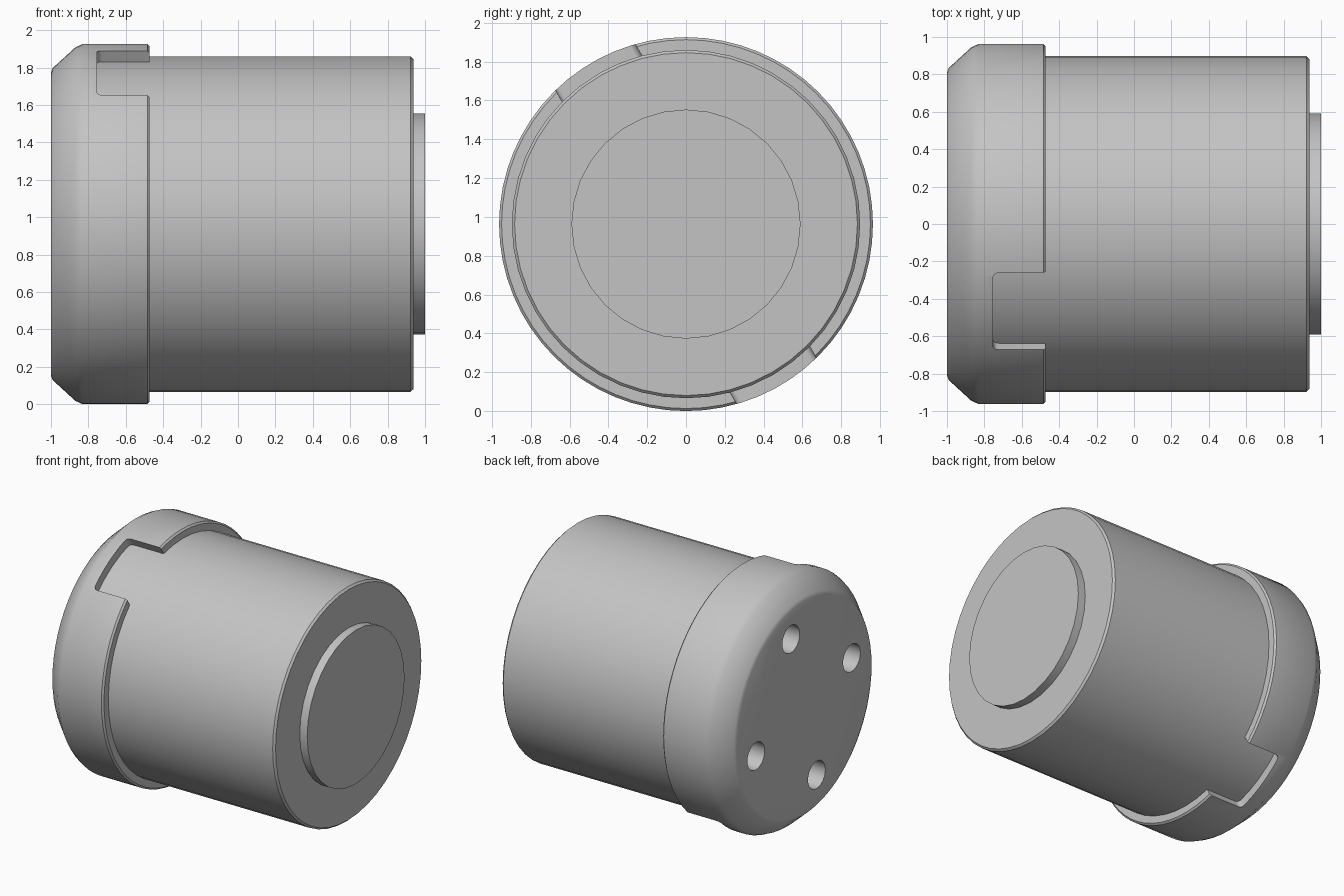
import bpy, bmesh
from math import sin, cos, pi, radians
from mathutils import Matrix, Vector

start = bpy.data.objects.get("Cube")
if start:
    bpy.data.objects.remove(start, do_unlink=True)

AXIS_Z = 0.963                      # height of the long axis
grey = bpy.data.materials.new("plain grey")
grey.use_nodes = True
colour = (0.55, 0.55, 0.55, 1)
grey.diffuse_color = colour
grey.node_tree.nodes["Principled BSDF"].inputs["Base Color"].default_value = colour


def make_object(name, bm):
    bmesh.ops.recalc_face_normals(bm, faces=bm.faces)
    mesh = bpy.data.meshes.new(name)
    bm.to_mesh(mesh)
    bm.free()
    mesh.materials.append(grey)
    obj = bpy.data.objects.new(name, mesh)
    obj.location.z = AXIS_Z
    bpy.context.collection.objects.link(obj)
    return obj


def lathe(name, profile, sides):
    """Turn (x, radius) points into a closed solid around the x axis."""
    bm = bmesh.new()
    rings = [[bm.verts.new((x, r * cos(2 * pi * i / sides), r * sin(2 * pi * i / sides)))
              for i in range(sides)] for x, r in profile]
    for a, b in zip(rings, rings[1:]):
        for i in range(sides):
            j = (i + 1) % sides
            bm.faces.new((a[i], a[j], b[j], b[i]))
    bm.faces.new(rings[0])
    bm.faces.new(rings[-1])
    return make_object(name, bm)


def cut(obj, cutter):
    mod = obj.modifiers.new("cut", "BOOLEAN")
    mod.operation = "DIFFERENCE"
    mod.solver = "EXACT"
    mod.object = cutter
    bpy.context.view_layer.objects.active = obj
    bpy.ops.object.modifier_apply(modifier=mod.name)


# Main parts
cap = lathe("end_cap", [(-1, 0.81), (-0.99, 0.835), (-0.87, 0.945), (-0.83, 0.963),
                        (-0.485, 0.963), (-0.472, 0.95)], 64)
body = lathe("main_body", [(-0.8, 0.897), (0.922, 0.897), (0.937, 0.883)], 48)
disc = lathe("end_disc", [(0.9, 0.59), (1, 0.59)], 32)

# Opposite slots in the cap rim, cut by one round-cornered block
bm = bmesh.new()
bmesh.ops.create_cube(bm, size=1)
bmesh.ops.scale(bm, vec=(0.6, 0.474, 3), verts=bm.verts)
bmesh.ops.translate(bm, vec=(-0.455, 0, 0), verts=bm.verts)
corners = [e for e in bm.edges if all(v.co.x < -0.5 for v in e.verts)
           and abs(e.verts[0].co.z - e.verts[1].co.z) > 1]
bmesh.ops.bevel(bm, geom=corners, offset=0.03, segments=4, profile=0.5, affect="EDGES")
slot_cutter = make_object("slot_cutter", bm)
slot_cutter.rotation_euler.x = radians(30)

# Four round holes in the cap face
bm = bmesh.new()
for k in range(4):
    angle = radians(75 + 90 * k)
    place = Matrix.Translation(Vector((-0.85, 0.6 * cos(angle), 0.6 * sin(angle))))
    bmesh.ops.create_cone(bm, cap_ends=True, segments=24, radius1=0.105, radius2=0.105,
                          depth=0.4, matrix=place @ Matrix.Rotation(pi / 2, 4, "Y"))
hole_cutter = make_object("hole_cutter", bm)

bpy.context.view_layer.update()
cut(cap, slot_cutter)
cut(cap, hole_cutter)
cut(body, hole_cutter)
for helper in (slot_cutter, hole_cutter):
    bpy.data.objects.remove(helper, do_unlink=True)

# Smooth round walls, keep crisp edges
bpy.ops.object.select_all(action="DESELECT")
for part in (cap, body, disc):
    part.select_set(True)
bpy.context.view_layer.objects.active = cap
bpy.ops.object.shade_smooth_by_angle(angle=radians(30))
